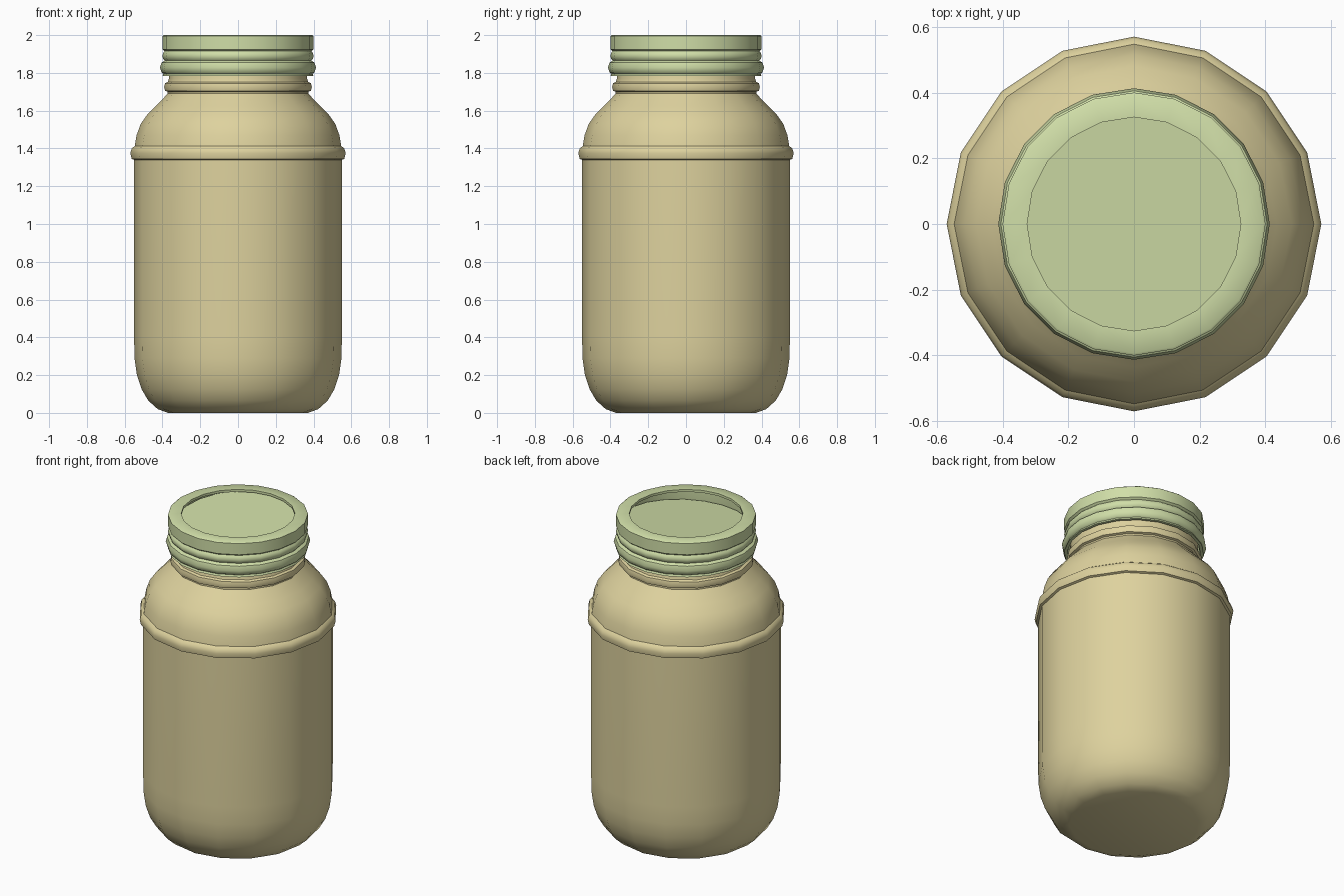
import bpy, bmesh, math

if "Cube" in bpy.data.objects:
    bpy.data.objects.remove(bpy.data.objects["Cube"])


def material(name, rgb):
    m = bpy.data.materials.new(name)
    m.diffuse_color = (*rgb, 1)
    m.use_nodes = True
    bsdf = m.node_tree.nodes["Principled BSDF"]
    bsdf.inputs["Base Color"].default_value = (*rgb, 1)
    bsdf.inputs["Roughness"].default_value = 0.6
    return m


def lathe(name, profile, segments, mat, closed=False):
    """Revolve (radius, height) points around z; radius 0 makes a pole."""
    bm = bmesh.new()
    rings = []
    for r, z in profile:
        if r == 0:
            rings.append([bm.verts.new((0, 0, z))] * segments)
        else:
            angles = [math.tau * i / segments for i in range(segments)]
            rings.append([bm.verts.new((r * math.cos(a), r * math.sin(a), z)) for a in angles])
    if closed:
        rings.append(rings[0])
    for lower, upper in zip(rings, rings[1:]):
        for i in range(segments):
            j = (i + 1) % segments
            corners = dict.fromkeys((lower[i], lower[j], upper[j], upper[i]))
            bm.faces.new(list(corners))
    bmesh.ops.recalc_face_normals(bm, faces=bm.faces)
    mesh = bpy.data.meshes.new(name)
    bm.to_mesh(mesh)
    bm.free()
    mesh.materials.append(mat)
    ob = bpy.data.objects.new(name, mesh)
    bpy.context.collection.objects.link(ob)
    bpy.ops.object.select_all(action="DESELECT")
    ob.select_set(True)
    bpy.context.view_layer.objects.active = ob
    bpy.ops.object.shade_smooth_by_angle(angle=math.radians(40))
    return ob


cream = material("cream glass", (0.73, 0.645, 0.342))
green = material("pale green metal", (0.63, 0.73, 0.39))

# Jar: base, straight wall, raised band, shoulder, neck bead and closed mouth
lathe("jar_body", [
    (0, 0.005), (0.37, 0.0), (0.425, 0.02), (0.475, 0.065), (0.51, 0.125),
    (0.535, 0.2), (0.548, 0.29), (0.55, 0.4), (0.55, 1.34),
    (0.563, 1.345), (0.57, 1.375), (0.563, 1.4), (0.547, 1.412),
    (0.537, 1.47), (0.515, 1.53), (0.48, 1.58), (0.435, 1.625), (0.372, 1.69),
    (0.372, 1.7), (0.386, 1.705), (0.391, 1.725), (0.386, 1.745), (0.372, 1.752),
    (0.366, 1.77), (0.366, 1.9), (0, 1.9),
], 16, cream)

# Screw band: thin shell with two beads, open in the middle of the top
lathe("lid_band", [
    (0.325, 2.0), (0.393, 2.0), (0.4, 1.995), (0.4, 1.925), (0.388, 1.915),
    (0.397, 1.905), (0.4, 1.89), (0.397, 1.875), (0.388, 1.865),
    (0.405, 1.855), (0.413, 1.828), (0.405, 1.802), (0.395, 1.795),
    (0.4, 1.783), (0.382, 1.783), (0.376, 1.8), (0.376, 1.985), (0.325, 1.985),
], 20, green, closed=True)

# Loose sealing disc, resting slightly tilted towards the front
disc = lathe("lid_disc", [(0, -0.01), (0.366, -0.01), (0.366, 0), (0, 0)], 20, green)
disc.location.z = 1.945
disc.rotation_euler.x = math.radians(5)
